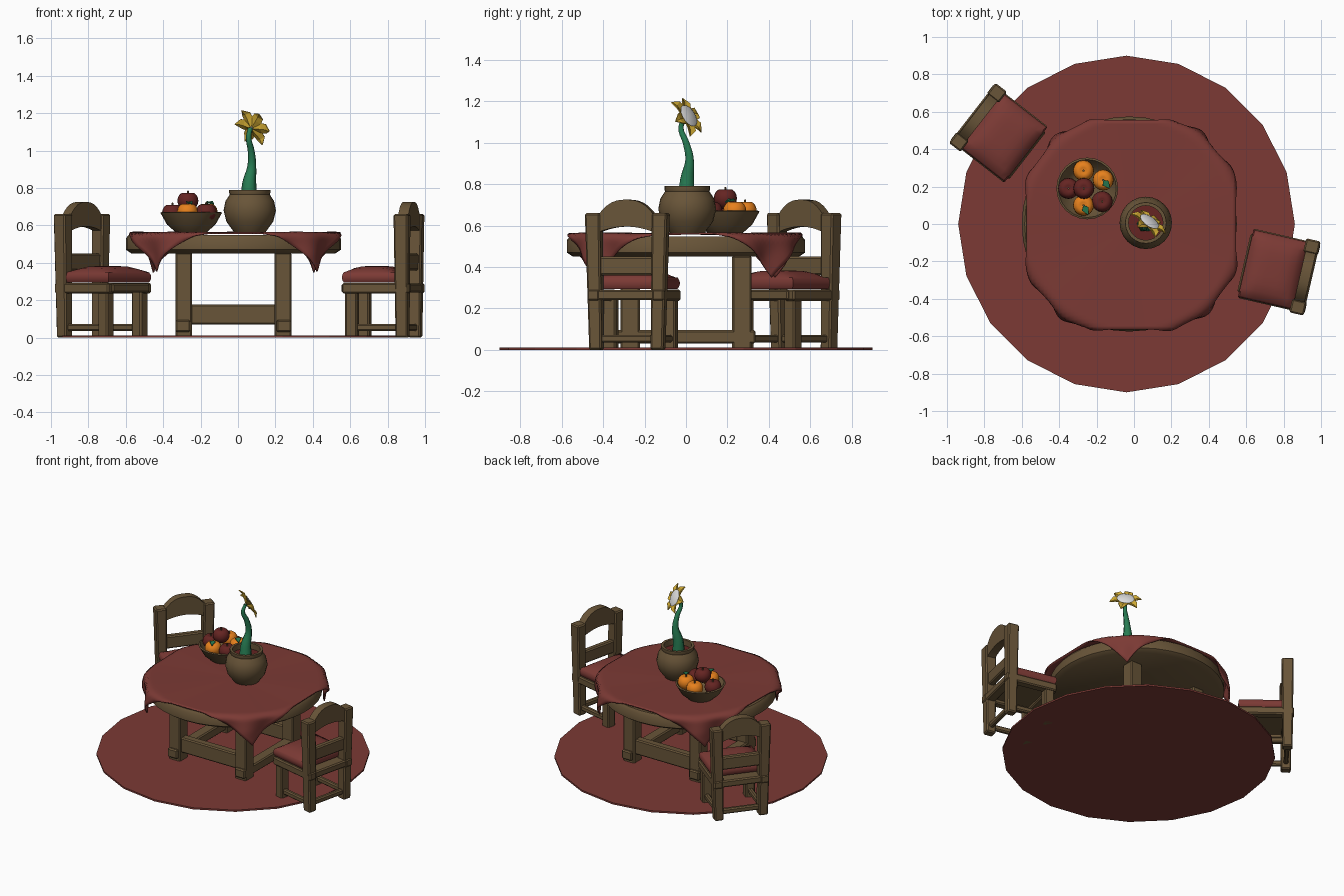
import bpy, bmesh, math
from mathutils import Matrix, Vector

cube = bpy.data.objects.get("Cube")
if cube:
    bpy.data.objects.remove(cube, do_unlink=True)


def material(name, rgb):
    m = bpy.data.materials.new(name)
    m.use_nodes = True
    m.diffuse_color = (*rgb, 1)
    bsdf = next(n for n in m.node_tree.nodes if n.type == 'BSDF_PRINCIPLED')
    bsdf.inputs["Base Color"].default_value = (*rgb, 1)
    bsdf.inputs["Roughness"].default_value = 0.8
    return m


WOOD = material("brown wood", (0.14, 0.09, 0.04))
RED = material("red cloth", (0.2, 0.042, 0.035))
APPLE = material("dark red", (0.13, 0.018, 0.016))
ORANGE = material("orange", (0.8, 0.22, 0.012))
GREEN = material("green", (0.02, 0.2, 0.085))
YELLOW = material("yellow", (0.66, 0.42, 0.035))
WHITE = material("white", (0.75, 0.75, 0.75))


def finish(name, bm, mat, matrix=Matrix(), bevel=0, smooth=None):
    bmesh.ops.recalc_face_normals(bm, faces=bm.faces)
    me = bpy.data.meshes.new(name)
    bm.to_mesh(me)
    bm.free()
    me.materials.append(mat)
    if smooth:
        me.shade_smooth()
        me.set_sharp_from_angle(angle=math.radians(smooth))
    ob = bpy.data.objects.new(name, me)
    bpy.context.collection.objects.link(ob)
    ob.matrix_world = matrix
    if bevel:
        mod = ob.modifiers.new("bevel", 'BEVEL')
        mod.width = bevel
        mod.segments = 1
    return ob


def box(name, lo, hi, mat=WOOD, matrix=Matrix(), bevel=0.008, top_shift=0, top_scale=1):
    """Box between two corners; the top can lean in y and grow."""
    bm = bmesh.new()
    bmesh.ops.create_cube(bm, size=1)
    lo, hi = Vector(lo), Vector(hi)
    mid, size = (lo + hi) / 2, hi - lo
    for v in bm.verts:
        s = top_scale if v.co.z > 0 else 1
        shift = top_shift if v.co.z > 0 else 0
        v.co = mid + Vector((v.co.x * size.x * s, v.co.y * size.y * s + shift, v.co.z * size.z))
    return finish(name, bm, mat, matrix, bevel)


def lathe(name, profile, mat, at, steps=24, smooth=40):
    """Spin (radius, z) points about the vertical axis."""
    bm = bmesh.new()
    vs = [bm.verts.new((r, 0, z)) for r, z in profile]
    es = [bm.edges.new(p) for p in zip(vs, vs[1:])]
    bmesh.ops.spin(bm, geom=vs + es, cent=(0, 0, 0), axis=(0, 0, 1),
                   angle=math.tau, steps=steps, use_merge=True)
    bmesh.ops.remove_doubles(bm, verts=bm.verts, dist=1e-4)
    return finish(name, bm, mat, Matrix.Translation(at), smooth=smooth)


# Rug
lathe("rug", [(0, 0), (0.9, 0), (0.9, 0.012), (0, 0.012)], RED, (-0.04, 0, 0), 20, None)

# Table
TX = -0.025
lathe("table_top", [(0, 0.45), (0.545, 0.45), (0.575, 0.47), (0.575, 0.53), (0.56, 0.548), (0, 0.548)],
      WOOD, (TX, 0, 0), 40)
for sx in (-1, 1):
    for sy in (-1, 1):
        x, y = TX + sx * 0.265, sy * 0.27
        box("table_leg", (x - 0.045, y - 0.047, 0), (x + 0.045, y + 0.047, 0.455))
    x = TX + sx * 0.27
    box("table_side_stretcher", (x - 0.04, -0.335, 0.03), (x + 0.04, 0.335, 0.095))
    y = sx * 0.27
    box("table_long_stretcher", (TX - 0.25, y - 0.03, 0.07), (TX + 0.25, y + 0.03, 0.178))

# Tablecloth: a square sheet whose corners fall over the round edge in folds
bm = bmesh.new()
bmesh.ops.create_grid(bm, x_segments=56, y_segments=56, size=0.56)
EDGE = 0.575
for v in bm.verts:
    r, a = v.co.xy.length, math.atan2(v.co.y, v.co.x)
    z = 0.556 + 0.004 * math.sin(5 * a) * r
    if r > EDGE:
        d = r - EDGE
        bend = min(d / 0.03, 1)
        fold = 0.022 * math.sin(14 * a + 1) * min(d / 0.12, 1)
        radius = EDGE + 0.026 * math.sin(bend * math.pi / 2) + fold
        z -= d - 0.012 * bend
        v.co.x, v.co.y = radius * math.cos(a), radius * math.sin(a)
    v.co.z = z
cloth = finish("tablecloth", bm, RED, Matrix.Translation((-0.015, -0.005, 0)), smooth=60)
solid = cloth.modifiers.new("thickness", 'SOLIDIFY')
solid.thickness = 0.008
solid.offset = 1


# Chairs: local +x is the way the chair faces, origin between the back posts
def top_rail(m):
    bm = bmesh.new()
    n = 12
    rows = []
    for i in range(n + 1):
        t = 2 * i / n - 1
        lower, upper = 0.565 + 0.03 * (1 - t * t), 0.64 + 0.085 * (1 - abs(t) ** 2.6)
        rows.append([bm.verts.new((x, t * 0.145, z))
                     for x, z in ((-0.028, lower), (0.028, lower), (0.028, upper), (-0.028, upper))])
    for a, b in zip(rows, rows[1:]):
        for k in range(4):
            bm.faces.new((a[k], a[(k + 1) % 4], b[(k + 1) % 4], b[k]))
    bm.faces.new(rows[0])
    bm.faces.new(rows[-1])
    finish("chair_top_rail", bm, WOOD, m, smooth=30)


def cushion(m):
    bm = bmesh.new()
    bmesh.ops.create_cube(bm, size=2)
    bmesh.ops.subdivide_edges(bm, edges=bm.edges, cuts=7, use_grid_fill=True)
    for v in bm.verts:
        x, y, z = v.co
        puff = (1 - x ** 4) * (1 - y ** 4)
        side = 1 - 0.05 * z * z
        height = 0.322 + z * 0.027 + (max(z, 0) * 0.034 * puff)
        v.co = (0.175 + 0.15 * x * side, 0.185 * y * side, height)
    finish("chair_cushion", bm, RED, m, smooth=50)


def chair(x, y, degrees):
    m = Matrix.Translation((x, y, 0)) @ Matrix.Rotation(math.radians(degrees), 4, 'Z')
    for s in (-1, 1):
        box("chair_back_post", (-0.033, s * 0.152 - 0.031, 0), (0.033, s * 0.152 + 0.031, 0.66),
            matrix=m, top_shift=s * 0.014, top_scale=1.2)
        box("chair_front_leg", (0.245, s * 0.147 - 0.033, 0), (0.31, s * 0.147 + 0.033, 0.25), matrix=m)
        box("chair_seat_side_rail", (-0.042, s * 0.16 - 0.03, 0.237), (0.325, s * 0.16 + 0.03, 0.292), matrix=m)
        box("chair_side_stretcher", (0, s * 0.15 - 0.016, 0.035), (0.28, s * 0.15 + 0.016, 0.073), matrix=m)
    box("chair_seat_front_rail", (0.275, -0.16, 0.24), (0.335, 0.16, 0.289), matrix=m)
    box("chair_seat_back_rail", (-0.038, -0.16, 0.24), (0.03, 0.16, 0.289), matrix=m)
    box("chair_seat_board", (0, -0.15, 0.262), (0.3, 0.15, 0.287), matrix=m)
    box("chair_back_stretcher", (-0.016, -0.15, 0.035), (0.016, 0.15, 0.073), matrix=m)
    box("chair_lower_rail", (-0.022, -0.15, 0.36), (0.022, 0.15, 0.45), matrix=m)
    top_rail(m)
    cushion(m)


chair(-0.834, 0.57, -37.9)
chair(0.914, -0.283, 167)

# Plant pot
POT = (0.063, 0.006, 0)
lathe("plant_pot", [(0, 0.565), (0.085, 0.565), (0.125, 0.62), (0.14, 0.68), (0.13, 0.73), (0.107, 0.765),
                    (0.11, 0.775), (0.11, 0.79), (0.092, 0.79), (0.092, 0.74)], WOOD, POT)
lathe("pot_soil", [(0, 0.752), (0.095, 0.748)], APPLE, POT)

# Flower stem: a tapering, winding tube
curve = bpy.data.curves.new("flower_stem", 'CURVE')
curve.dimensions = '3D'
curve.bevel_depth = 1
curve.bevel_resolution = 1
curve.resolution_u = 5
path = [(0.06, 0, 0.74, 0.046), (0.06, 0.005, 0.82, 0.038), (0.074, 0.017, 0.92, 0.023),
        (0.07, 0.0, 1.0, 0.018), (0.057, -0.024, 1.07, 0.014), (0.066, -0.008, 1.12, 0.013)]
spline = curve.splines.new('BEZIER')
spline.bezier_points.add(len(path) - 1)
for p, (x, y, z, r) in zip(spline.bezier_points, path):
    p.co, p.radius = (x, y, z), r
    p.handle_left_type = p.handle_right_type = 'AUTO'
curve.materials.append(GREEN)
bpy.context.collection.objects.link(bpy.data.objects.new("flower_stem", curve))

# Flower head: six pointed petals round a pale disc
head = Matrix.Translation((0.078, 0.006, 1.125)) @ \
    Vector((0.5, 0.72, 0.45)).to_track_quat('Z', 'Y').to_matrix().to_4x4()
bm = bmesh.new()
for i in range(6):
    turn = Matrix.Rotation(i * math.tau / 6 + 0.2, 4, 'Z')
    left, mid, right = [[bm.verts.new(turn @ Vector((x, s * w, z + abs(s) * 0.01)))
                         for x, w, z in ((0.01, 0.008, -0.012), (0.05, 0.03, 0), (0.078, 0.027, 0.004))]
                        for s in (-1, 0, 1)]
    tip = bm.verts.new(turn @ Vector((0.11, 0, -0.004)))
    for a, b in ((left, mid), (mid, right)):
        for k in (0, 1):
            bm.faces.new((a[k], b[k], b[k + 1], a[k + 1]))
        bm.faces.new((a[2], b[2], tip))
petals = finish("flower_petals", bm, YELLOW, head)
petals.modifiers.new("thickness", 'SOLIDIFY').thickness = 0.005
disc = lathe("flower_centre", [(0, 0.006), (0.045, 0.006), (0.058, 0.011), (0.045, 0.017), (0, 0.021)],
             WHITE, (0, 0, 0), 14)
disc.matrix_world = head

# Fruit bowl
BX, BY = -0.25, 0.19
lathe("fruit_bowl", [(0, 0.565), (0.085, 0.565), (0.13, 0.605), (0.165, 0.668), (0.155, 0.672),
                     (0.12, 0.615), (0.08, 0.585), (0, 0.585)], WOOD, (BX, BY, 0))


def fruit(name, mat, x, y, z, leaf=None):
    r = 0.056
    dimple = [(r * math.sin(a), r * 0.95 * math.cos(a) - 0.018 * max(0, math.cos(a)) ** 12)
              for a in (math.pi * i / 10 for i in range(11))]
    lathe(name, dimple, mat, (x, y, z), 16, 60)
    lathe(name + "_stalk", [(0, 0.03), (0.005, 0.03), (0.006, 0.052), (0, 0.054)], WOOD, (x, y, z), 6)
    if leaf is not None:
        bm = bmesh.new()
        pts = [(0, 0, 0), (0.022, -0.02, 0.008), (0.06, 0, -0.008), (0.022, 0.02, 0.008)]
        bm.faces.new([bm.verts.new(p) for p in pts])
        m = Matrix.Translation((x, y, z + 0.052)) @ Matrix.Rotation(leaf, 4, 'Z')
        finish("fruit_leaf", bm, GREEN, m).modifiers.new("thickness", 'SOLIDIFY').thickness = 0.005


fruit("orange_back", ORANGE, -0.27, 0.285, 0.672)
fruit("orange_side", ORANGE, -0.165, 0.235, 0.672, -0.9)
fruit("orange_front", ORANGE, -0.27, 0.1, 0.672, -1.1)
fruit("apple_left", APPLE, -0.35, 0.19, 0.668)
fruit("apple_right", APPLE, -0.17, 0.12, 0.67)
fruit("apple_top", APPLE, -0.268, 0.19, 0.732)
